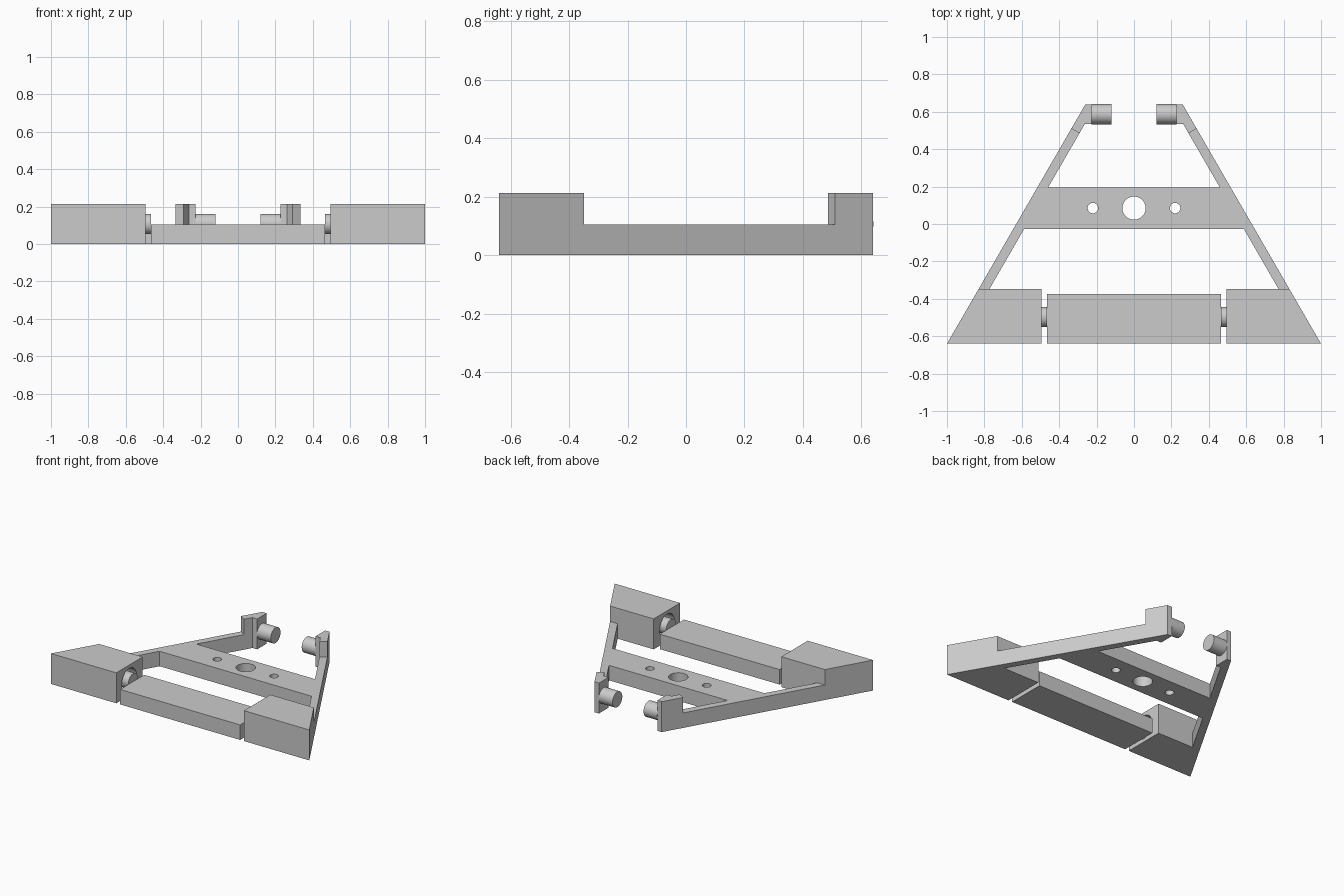
import bpy
import bmesh
import math
from mathutils import Matrix

cube = bpy.data.objects.get("Cube")
if cube:
    bpy.data.objects.remove(cube, do_unlink=True)

# One flat grey for everything
GREY = (0.6, 0.6, 0.6, 1.0)
grey = bpy.data.materials.new("plain grey")
grey.use_nodes = True
grey.diffuse_color = GREY
grey.node_tree.nodes["Principled BSDF"].inputs["Base Color"].default_value = GREY

LOW, HIGH = 0.105, 0.213      # frame height and raised height
FRONT, BACK = -0.64, 0.64
AXIS_Z, PEG_R = 0.107, 0.054
WALL = 0.058                  # arm width measured along x


def edge(y):
    """Half width of the triangular outline at depth y."""
    return 0.26 + (BACK - y) * 0.578


def finish(name, bm):
    bmesh.ops.recalc_face_normals(bm, faces=bm.faces)
    mesh = bpy.data.meshes.new(name)
    bm.to_mesh(mesh)
    bm.free()
    mesh.materials.append(grey)
    obj = bpy.data.objects.new(name, mesh)
    bpy.context.collection.objects.link(obj)
    return obj


def prism(name, outline, height, side=1):
    """Upright extrusion of an outline, flipped across x for side -1."""
    bm = bmesh.new()
    face = bm.faces.new([bm.verts.new((x * side, y, 0)) for x, y in outline])
    top = bmesh.ops.extrude_face_region(bm, geom=[face])["geom"]
    bmesh.ops.translate(bm, vec=(0, 0, height),
                        verts=[v for v in top if isinstance(v, bmesh.types.BMVert)])
    return finish(name, bm)


def cylinder(name, radius, length, centre, along_x=True):
    bm = bmesh.new()
    turn = Matrix.Rotation(math.pi / 2, 4, "Y") if along_x else Matrix()
    bmesh.ops.create_cone(bm, cap_ends=True, segments=48, radius1=radius,
                          radius2=radius, depth=length,
                          matrix=Matrix.Translation(centre) @ turn)
    return finish(name, bm)


def select(obj):
    bpy.ops.object.select_all(action="DESELECT")
    obj.select_set(True)
    bpy.context.view_layer.objects.active = obj


def smooth(obj):
    select(obj)
    bpy.ops.object.shade_smooth_by_angle(angle=math.radians(30))


def drill(obj, cutter):
    """Cut a hole, then discard the cutter."""
    cutter.hide_render = True
    mod = obj.modifiers.new("hole", "BOOLEAN")
    mod.operation, mod.solver, mod.object = "DIFFERENCE", "EXACT", cutter
    select(obj)
    bpy.ops.object.modifier_apply(modifier=mod.name)
    bpy.data.objects.remove(cutter, do_unlink=True)


# Cross plate with one large and two small holes
y0, y1 = -0.027, 0.195
plate = prism("cross_plate", [(-edge(y0) + WALL, y0), (edge(y0) - WALL, y0),
                              (edge(y1) - WALL, y1), (-edge(y1) + WALL, y1)], LOW)
for x, radius in ((0, 0.062), (-0.22, 0.028), (0.22, 0.028)):
    drill(plate, cylinder("hole_cutter", radius, 1, (x, 0.085, 0), along_x=False))
smooth(plate)

# Front bar between the corner blocks
BAR_X, BLOCK_X, BLOCK_BACK = 0.464, 0.494, -0.348
prism("front_bar", [(-BAR_X, FRONT), (BAR_X, FRONT),
                    (BAR_X, -0.373), (-BAR_X, -0.373)], LOW)

for label, side in (("left", 1), ("right", -1)):
    # Slanted corner block with a clearance socket for the bar's pivot
    block = prism(label + "_corner_block",
                  [(BLOCK_X, FRONT), (1, FRONT), (edge(BLOCK_BACK), BLOCK_BACK),
                   (BLOCK_X, BLOCK_BACK)], HIGH, side)
    drill(block, cylinder("socket_cutter", 0.083, 0.28,
                          (side * BLOCK_X, -0.497, AXIS_Z)))
    smooth(block)
    smooth(cylinder(label + "_bar_pivot", PEG_R, 0.13,
                    (side * (BAR_X + 0.065), -0.497, AXIS_Z)))

    # Low arm running back from the block
    prism(label + "_arm",
          [(edge(BLOCK_BACK), BLOCK_BACK), (edge(0.51), 0.51),
           (edge(0.485) - WALL, 0.485), (edge(BLOCK_BACK) - WALL, BLOCK_BACK)],
          LOW, side)

    # Raised end post with its inward peg
    prism(label + "_end_post",
          [(edge(0.51), 0.51), (edge(BACK), BACK), (0.226, BACK), (0.226, 0.535),
           (edge(0.535) - WALL, 0.535), (edge(0.485) - WALL, 0.485)], HIGH, side)
    smooth(cylinder(label + "_end_peg", PEG_R, 0.106,
                    (side * 0.173, 0.587, AXIS_Z)))
